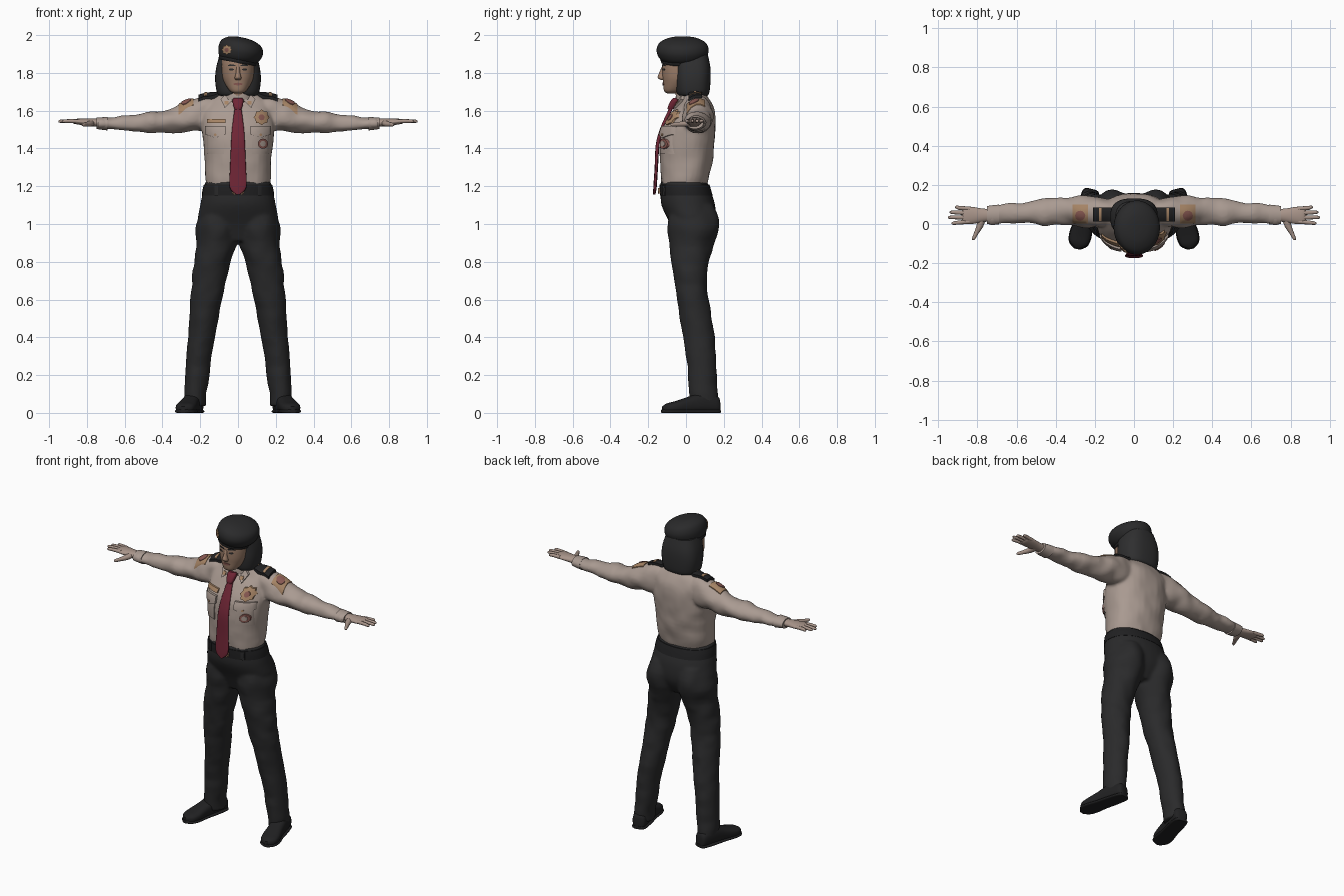
import bpy, bmesh, math
from mathutils import Vector, Matrix, noise
from mathutils.bvhtree import BVHTree

cube = bpy.data.objects.get("Cube")
if cube:
    bpy.data.objects.remove(cube)


def material(name, *rgb):
    m = bpy.data.materials.new(name)
    m.use_nodes = True
    m.diffuse_color = (*rgb, 1)
    m.node_tree.nodes["Principled BSDF"].inputs["Base Color"].default_value = (*rgb, 1)
    return m


SHIRT = material("taupe shirt", .40, .325, .285)
CLOTH = material("charcoal cloth", .023, .023, .024)
HAIR = material("dark hair", .028, .028, .029)
BLACK = material("black leather", .015, .015, .016)
TIE = material("maroon tie", .16, .019, .036)
FACE = material("tan skin", .33, .205, .14)
HAND = material("pale skin", .39, .295, .25)
BRASS = material("dull brass", .38, .23, .13)
RED = material("muted red", .25, .10, .085)
made = []


def finish(name, bm, mat, voxel=0):
    bmesh.ops.recalc_face_normals(bm, faces=bm.faces)
    mesh = bpy.data.meshes.new(name)
    bm.to_mesh(mesh)
    bm.free()
    mesh.materials.append(mat)
    ob = bpy.data.objects.new(name, mesh)
    bpy.context.collection.objects.link(ob)
    made.append(ob)
    if voxel:
        r = ob.modifiers.new("blend", "REMESH")
        r.mode, r.voxel_size, r.use_smooth_shade = "VOXEL", voxel, True
        s = ob.modifiers.new("soften", "SMOOTH")
        s.factor, s.iterations = .5, 4
    return ob


def loft(bm, rows, axis="z", power=2.0, side=1, fold=0, steps=4, n=32):
    """Skin rounded sections; row = position, centre u, centre v, radius u, radius v."""
    rings = []
    for i in range(len(rows) - 1):
        a, b, c, d = (rows[max(0, min(len(rows) - 1, i + k))] for k in (-1, 0, 1, 2))
        last = i == len(rows) - 2
        for k in range(steps + last):
            t = k / steps
            rings.append([q + .5 * t * (r - p + t * (2 * p - 5 * q + 4 * r - s + t * (3 * (q - r) + s - p)))
                          for p, q, r, s in zip(a, b, c, d)])
    skin = []
    for pos, cu, cv, ru, rv in rings:
        ring = []
        for j in range(n):
            ang = 2 * math.pi * j / n
            co, si = math.cos(ang), math.sin(ang)
            du = math.copysign(abs(co) ** (2 / power), co)
            dv = math.copysign(abs(si) ** (2 / power), si)
            u, v = cu + max(ru, .001) * du, cv + max(rv, .001) * dv
            p = Vector({"z": (u, v, pos), "x": (pos, u, v), "y": (u, pos, v)}[axis])
            if fold:
                w = fold * noise.noise(Vector((p.x * 14, p.y * 9, p.z * 14)))
                u, v = u + w * du, v + w * dv
                p = Vector({"z": (u, v, pos), "x": (pos, u, v), "y": (u, pos, v)}[axis])
            p.x *= side
            ring.append(bm.verts.new(p))
        skin.append(ring)
    for lo, hi in zip(skin, skin[1:]):
        for j in range(n):
            bm.faces.new((lo[j], lo[j - 1], hi[j - 1], hi[j]))
    bm.faces.new(skin[0])
    bm.faces.new(skin[-1])
    return [v for ring in skin for v in ring]


def part(name, mat, rows, **kw):
    bm = bmesh.new()
    loft(bm, rows, **kw)
    return finish(name, bm, mat)


def surface(ob):
    return BVHTree.FromObject(ob, bpy.context.evaluated_depsgraph_get())


def patch(name, mat, tree, outline, thick=.008, top=False):
    """Raised plate laid on a surface; outline in x,z from the front or x,y from the top."""
    ray = Vector((0, 0, -1)) if top else Vector((0, 1, 0))
    pts = [Vector(a).lerp(Vector(b), k / 4) for a, b in zip(outline, outline[1:] + outline[:1]) for k in range(4)]
    mid = sum(pts, Vector((0, 0))) / len(pts)
    bm = bmesh.new()

    def drop(p, lift):
        start = Vector((p.x, p.y, 3)) if top else Vector((p.x, -1, p.y))
        hit = tree.ray_cast(start, ray)[0]
        if hit is None:
            hit = tree.find_nearest(start)[0]
        return bm.verts.new(hit - ray * lift)
    rings = [[drop(mid.lerp(p, f), thick) for p in pts] for f in (.25, .5, .75, 1)]
    rings.append([drop(p, -.006) for p in pts])
    for inner, outer in zip(rings, rings[1:]):
        for j in range(len(pts)):
            bm.faces.new((inner[j - 1], inner[j], outer[j], outer[j - 1]))
    bm.faces.new(rings[0])
    return finish(name, bm, mat)


def box(x0, x1, y0, y1):
    return [(x0, y0), (x1, y0), (x1, y1), (x0, y1)]


def disc(x, y, r, n=12, star=1.0, squash=1.0):
    return [(x + r * (star if k % 2 else 1) * math.cos(2 * math.pi * k / n),
             y + squash * r * (star if k % 2 else 1) * math.sin(2 * math.pi * k / n)) for k in range(n)]


SIDES = (("left", 1), ("right", -1))

# Shirt: torso and both sleeves blended together
bm = bmesh.new()
loft(bm, [(1.19, 0, -.012, .165, .118), (1.25, 0, -.005, .175, .128), (1.35, 0, .002, .178, .14),
          (1.45, 0, .008, .188, .145), (1.52, 0, .018, .193, .138), (1.6, 0, .04, .185, .11),
          (1.65, 0, .05, .16, .08), (1.69, 0, .045, .1, .06), (1.71, 0, .04, .07, .05)], power=2.3, fold=.006)
for _, s in SIDES:
    loft(bm, [(.12, .055, 1.59, .075, .085), (.2, .062, 1.582, .08, .09), (.27, .066, 1.566, .078, .081),
              (.35, .066, 1.55, .07, .066), (.45, .06, 1.54, .063, .056), (.55, .055, 1.532, .057, .047),
              (.68, .049, 1.53, .05, .034), (.745, .046, 1.532, .043, .027)], axis="x", side=s, fold=.014)
shirt = finish("shirt", bm, SHIRT, .009)
on_shirt = surface(shirt)

# Trousers: hips and both legs blended together
bm = bmesh.new()
loft(bm, [(.91, 0, .03, .09, .08), (1.0, 0, .035, .205, .12), (1.1, 0, .012, .2, .142),
          (1.18, 0, -.003, .183, .131), (1.225, 0, -.012, .174, .125)], power=2.2)
for _, s in SIDES:
    loft(bm, [(.035, .226, .095, .055, .073), (.2, .218, .088, .063, .077), (.4, .194, .068, .073, .083),
              (.6, .167, .035, .083, .083), (.75, .145, .02, .094, .092), (.88, .116, .028, .104, .115),
              (1.0, .108, .038, .112, .136), (1.1, .09, .035, .1, .11)], side=s, fold=.009)
finish("trousers", bm, CLOTH, .01)

# Belt, loops and buckle
belt = part("belt", BLACK, [(1.15, 0, .002, .192, .139), (1.18, 0, -.003, .188, .136), (1.208, 0, -.008, .181, .132)],
            power=2.2)
on_belt = surface(belt)
patch("buckle", BRASS, on_belt, box(-.033, .033, 1.135, 1.19), .01)
for side, s in SIDES:
    patch("belt_loop_" + side, CLOTH, on_belt, box(s * .105, s * .125, 1.152, 1.205), .006)

for side, s in SIDES:
    # Shoes turned slightly outward, with flat soles
    for label, low, grow in (("shoe_", 0, 1.0), ("sole_", 1, 1.07)):
        bm = bmesh.new()
        feet = [(.09, .02, .06), (.075, .04, .09), (0, .047, .11), (-.08, .048, .085),
                (-.15, .054, .062), (-.195, .045, .05), (-.22, .014, .035)]
        loft(bm, [(y * (1.02 if low else 1), 0, .008 if low else h / 2, w * grow, .011 if low else h / 2)
                  for y, w, h in feet], axis="y", power=2.6)
        for v in bm.verts:
            v.co.z = max(0, v.co.z)
        bm.transform(Matrix.Translation((s * .238, .09, 0)) @ Matrix.Rotation(s * .24, 4, "Z"))
        finish(label + side, bm, BLACK)

    # Cuffs and hands
    part("cuff_" + side, SHIRT, [(.69, .048, 1.531, .051, .036), (.72, .047, 1.532, .049, .033),
                                 (.75, .046, 1.533, .046, .03)], axis="x", side=s)
    bm = bmesh.new()
    loft(bm, [(.73, .045, 1.535, .03, .022), (.78, .044, 1.538, .036, .02), (.83, .044, 1.541, .044, .017),
              (.865, .044, 1.543, .042, .013), (.878, .044, 1.543, .03, .006)], axis="x", side=s)
    for y, spread, tip in ((.078, .008, .915), (.056, .004, .942), (.034, 0, .95), (.012, -.008, .932)):
        loft(bm, [(.84, y, 1.543, .011, .011), (.89, y + spread / 2, 1.545, .0105, .01),
                  (tip - .008, y + spread, 1.544, .008, .008), (tip, y + spread, 1.543, .002, .002)],
             axis="x", side=s, n=12)
    loft(bm, [(.035, .775, 1.535, .02, .017), (-.01, .787, 1.53, .018, .015), (-.05, .807, 1.527, .012, .011),
              (-.075, .819, 1.526, .009, .009), (-.083, .822, 1.526, .002, .002)], axis="y", side=s, n=16)
    finish("hand_" + side, bm, HAND)

    # Epaulettes, sleeve patches, collar wings and chest pockets
    patch("epaulette_" + side, BLACK, on_shirt, box(s * .085, s * .21, .012, .085), .016, True)
    patch("epaulette_bar_" + side, BRASS, on_shirt, box(s * .165, s * .18, .016, .081), .019, True)
    patch("epaulette_button_" + side, BRASS, on_shirt, disc(s * .105, .048, .01), .02, True)
    patch("sleeve_patch_" + side, BRASS, on_shirt, box(s * .235, s * .315, .003, .1), .006, True)
    patch("sleeve_emblem_" + side, RED, on_shirt, disc(s * .275, .042, .026), .009, True)
    patch("collar_wing_" + side, SHIRT, on_shirt,
          [(s * .014, 1.668), (s * .062, 1.695), (s * .092, 1.66), (s * .07, 1.615)], .016)
    patch("collar_pin_" + side, BRASS, on_shirt, box(s * .05, s * .072, 1.632, 1.65), .02)
    patch("pocket_" + side, SHIRT, on_shirt, box(s * .075, s * .165, 1.37, 1.5), .007)
    patch("pocket_flap_" + side, SHIRT, on_shirt,
          [(s * .065, 1.52), (s * .175, 1.52), (s * .175, 1.475), (s * .12, 1.455), (s * .065, 1.475)], .015)
    patch("pocket_button_" + side, BRASS, on_shirt, disc(s * .12, 1.473, .007), .018)

# Chest insignia
patch("chest_star", BRASS, on_shirt, disc(.125, 1.565, .042, 16, .82), .012)
patch("chest_star_centre", RED, on_shirt, disc(.125, 1.565, .016), .016)
patch("name_plate", BRASS, on_shirt, box(-.165, -.065, 1.535, 1.557), .012)
patch("medal", RED, on_shirt, disc(.132, 1.425, .027), .018)
patch("medal_centre", SHIRT, on_shirt, disc(.132, 1.425, .015), .021)

# Collar band and tie
part("collar_band", SHIRT, [(1.66, 0, .025, .085, .08), (1.69, 0, .02, .078, .073), (1.715, 0, .02, .07, .066)])
part("tie_knot", TIE, [(1.605, 0, -.082, .017, .014), (1.62, 0, -.076, .023, .02), (1.65, 0, -.06, .029, .022),
                       (1.668, 0, -.05, .024, .018)], power=2.6)
part("tie_blade", TIE, [(1.155, 0, -.168, .008, .006), (1.195, 0, -.164, .044, .009), (1.3, 0, -.157, .042, .009),
                        (1.42, 0, -.15, .037, .01), (1.5, 0, -.129, .032, .01), (1.56, 0, -.104, .025, .01),
                        (1.615, 0, -.078, .018, .01)], power=3)

# Neck, head and nose
part("neck", FACE, [(1.62, 0, .03, .06, .06), (1.68, 0, .012, .056, .066), (1.75, 0, 0, .055, .06)])
head = part("head", FACE, [(1.692, 0, -.078, .02, .022), (1.705, 0, -.066, .044, .05), (1.75, 0, -.036, .073, .085),
                           (1.79, 0, -.03, .084, .095), (1.85, 0, -.025, .087, .1), (1.9, 0, -.02, .08, .09)], power=2.2)
part("nose", FACE, [(1.763, 0, -.122, .014, .012), (1.775, 0, -.129, .018, .021), (1.8, 0, -.126, .011, .016),
                    (1.835, 0, -.119, .009, .008)], n=16)
on_head = surface(head)
for side, s in SIDES:
    patch("eye_" + side, HAIR, on_head, disc(s * .035, 1.818, .014, squash=.4), .002)
    patch("brow_" + side, HAIR, on_head, [(s * .014, 1.836), (s * .058, 1.838), (s * .04, 1.846), (s * .014, 1.842)], .003)
patch("lips", RED, on_head, disc(0, 1.741, .025, squash=.28), .004)

# Bobbed hair
part("hair", HAIR, [(1.676, 0, .04, .085, .065), (1.69, 0, .037, .109, .085), (1.76, 0, .036, .121, .094),
                    (1.83, 0, .034, .115, .095), (1.9, 0, .02, .095, .095)], power=2.7)

# Beret tilted toward its left, with band and badge
tilt = Matrix.Translation((.014, -.018, 1.927)) @ Matrix.Rotation(.19, 4, "Y")
bm = bmesh.new()
loft(bm, [(-.062, -.004, 0, .098, .112), (-.04, 0, 0, .112, .129), (-.005, .002, 0, .119, .138), (.03, 0, 0, .107, .124),
          (.052, -.004, 0, .07, .084), (.06, -.006, 0, .03, .04), (.061, -.006, 0, .002, .002)], n=48)
bm.transform(tilt)
beret = finish("beret", bm, CLOTH)
bm = bmesh.new()
loft(bm, [(-.076, -.004, 0, .097, .112), (-.066, -.004, 0, .102, .116), (-.054, -.004, 0, .1, .115)])
bm.transform(tilt)
finish("beret_band", bm, BLACK)
on_beret = surface(beret)
patch("cap_badge", BRASS, on_beret, disc(-.06, 1.922, .028, 16, .75), .008)
patch("cap_badge_centre", RED, on_beret, disc(-.06, 1.922, .011), .011)

# Smooth shading with crisp edges
bpy.ops.object.select_all(action="DESELECT")
for ob in made:
    ob.select_set(True)
bpy.context.view_layer.objects.active = made[0]
bpy.ops.object.shade_smooth_by_angle(angle=math.radians(40))
